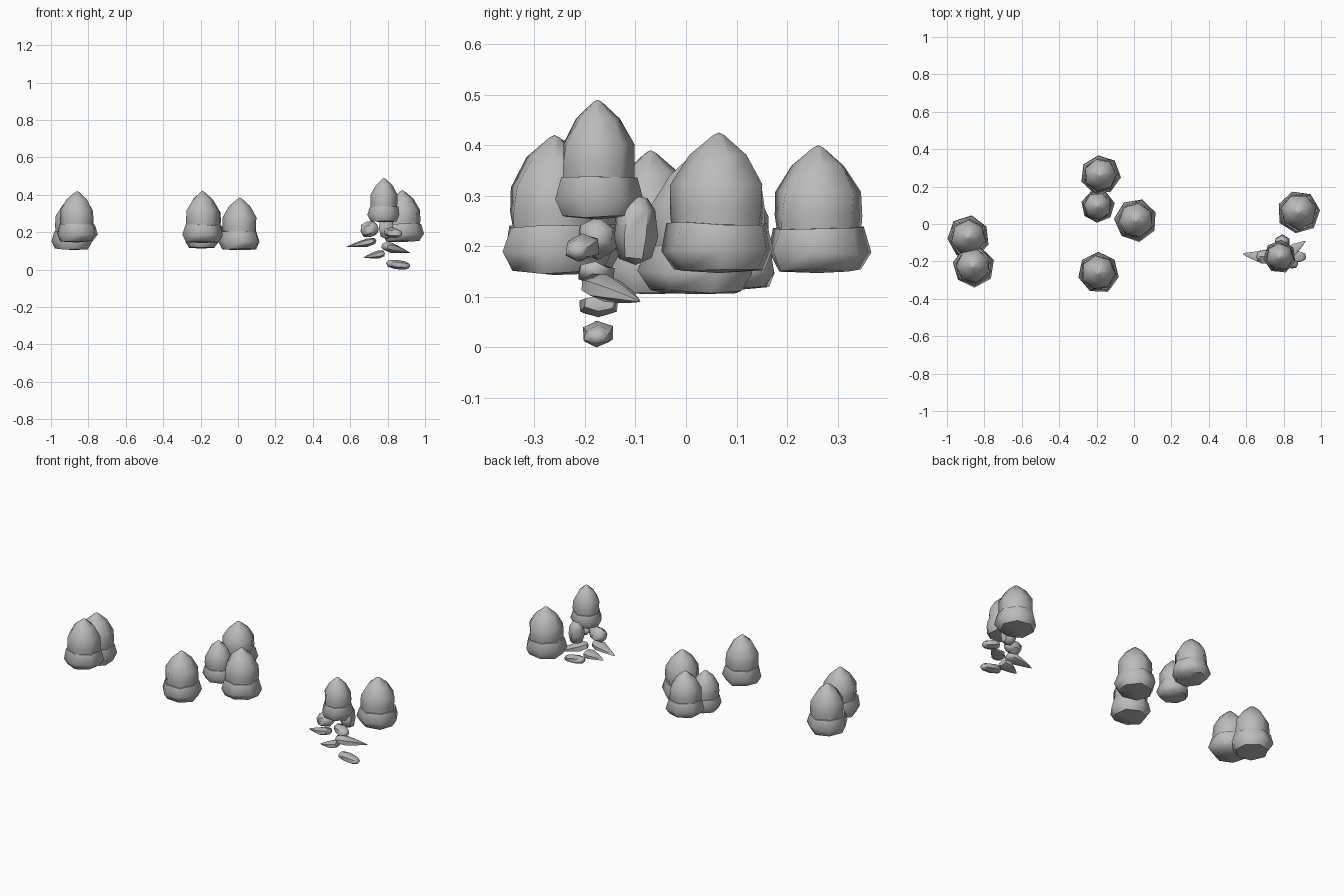
import bpy, bmesh, math, random
from mathutils import Vector

random.seed(4)
old = bpy.data.objects.get("Cube")
if old:
    bpy.data.objects.remove(old)

grey = bpy.data.materials.new("plain_grey")
grey.use_nodes = True
grey.diffuse_color = (0.5, 0.5, 0.5, 1)
grey.node_tree.nodes["Principled BSDF"].inputs["Base Color"].default_value = (0.5, 0.5, 0.5, 1)


def lathe(name, start, end, profile, sides, turn=0, twist=0, flat=1, jitter=0):
    """Spin (radius, fraction) rings along the axis start-end, closed at both ends."""
    start, end = Vector(start), Vector(end)
    axis = (end - start).normalized()
    across = axis.cross((0, 0, 1))
    across = across.normalized() if across.length > 0.01 else Vector((1, 0, 0))
    up = across.cross(axis).normalized()
    if axis.z > 0.99:
        across, up = Vector((1, 0, 0)), Vector((0, 1, 0))
    bm = bmesh.new()
    rings = []
    for i, (radius, t) in enumerate(profile):
        centre = start.lerp(end, t)
        if radius == 0:
            rings.append([bm.verts.new(centre)])
            continue
        ring = []
        for k in range(sides):
            a = turn + twist * i + math.tau * k / sides
            r = radius * (1 + random.uniform(-jitter, jitter))
            shift = axis * radius * random.uniform(-jitter, jitter)
            ring.append(bm.verts.new(centre + across * r * math.cos(a)
                                     + up * r * flat * math.sin(a) + shift))
        rings.append(ring)
    for low, high in zip(rings, rings[1:]):
        for k in range(sides):
            n = (k + 1) % sides
            if len(low) == 1:
                bm.faces.new((low[0], high[n], high[k]))
            elif len(high) == 1:
                bm.faces.new((low[k], low[n], high[0]))
            else:
                bm.faces.new((low[k], low[n], high[n], high[k]))
    bmesh.ops.recalc_face_normals(bm, faces=bm.faces)
    mesh = bpy.data.meshes.new(name)
    bm.to_mesh(mesh)
    bm.free()
    mesh.materials.append(grey)
    obj = bpy.data.objects.new(name, mesh)
    bpy.context.collection.objects.link(obj)
    bpy.ops.object.select_all(action='DESELECT')
    obj.select_set(True)
    bpy.context.view_layer.objects.active = obj
    bpy.ops.object.shade_smooth_by_angle(angle=math.radians(55))
    return obj


CAP = [(0, 0), (0.8, 0.02), (1, 0.16), (0.86, 0.35), (0, 0.36)]
NUT = [(0, 0.3), (0.8, 0.3), (0.83, 0.45), (0.81, 0.63), (0.5, 0.84), (0.1, 0.98), (0, 1)]


def acorn(number, x, y, bottom, top, radius, turn):
    for part, shape, twist, jitter in (("cap", CAP, 0.04, 0.04), ("nut", NUT, 0.08, 0.015)):
        profile = [(r * radius, t) for r, t in shape]
        lathe(f"acorn_{part}_{number}", (x, y, bottom), (x, y, top), profile, 7,
              turn, twist, jitter=jitter)


# Acorns: x, y, bottom, top, cap radius, turn
ACORNS = [
    (-0.885, -0.07, 0.105, 0.39, 0.114, 0.45),
    (-0.86, -0.225, 0.145, 0.42, 0.112, 0.2),
    (-0.18, 0.262, 0.147, 0.4, 0.107, 0.7),
    (-0.195, 0.095, 0.113, 0.345, 0.09, 0.1),
    (0.01, 0.02, 0.105, 0.385, 0.115, 0.3),
    (-0.19, -0.26, 0.143, 0.42, 0.112, 0.6),
    (0.88, 0.065, 0.147, 0.425, 0.117, 0),
    (0.78, -0.175, 0.253, 0.49, 0.09, 0.5),
]
for number, spec in enumerate(ACORNS, 1):
    acorn(number, *spec)

# Crumbs falling under the highest acorn
BLUNT = [(0, 0), (0.72, 0.1), (1, 0.42), (0.85, 0.78), (0.5, 0.96), (0, 1)]
SHARP = [(0, 0), (0.75, 0.06), (1, 0.3), (0.62, 0.62), (0.25, 0.88), (0, 1)]
CRUMBS = [
    ("upper_right", (0.655, -0.17, 0.205), (0.75, -0.18, 0.225), 0.043, 1, BLUNT),
    ("upper_back", (0.795, -0.1, 0.163), (0.79, -0.098, 0.3), 0.045, 1, BLUNT),
    ("upper_front", (0.78, -0.19, 0.205), (0.875, -0.22, 0.188), 0.034, 0.8, BLUNT),
    ("middle_right", (0.74, -0.185, 0.155), (0.58, -0.16, 0.122), 0.04, 0.55, SHARP),
    ("middle_left", (0.775, -0.19, 0.128), (0.92, -0.09, 0.09), 0.042, 0.65, SHARP),
    ("lower_right", (0.785, -0.17, 0.088), (0.67, -0.18, 0.065), 0.044, 0.5, SHARP),
    ("lower_left", (0.79, -0.175, 0.034), (0.92, -0.175, 0.016), 0.034, 0.75, BLUNT),
]
for name, start, end, radius, flat, shape in CRUMBS:
    profile = [(r * radius, t) for r, t in shape]
    lathe("crumb_" + name, start, end, profile, 6, 0.3, 0.1, flat, 0.06)

# Rest the lowest crumb exactly on the ground
low = bpy.data.objects["crumb_lower_left"]
low.location.z -= min(v.co.z for v in low.data.vertices)
